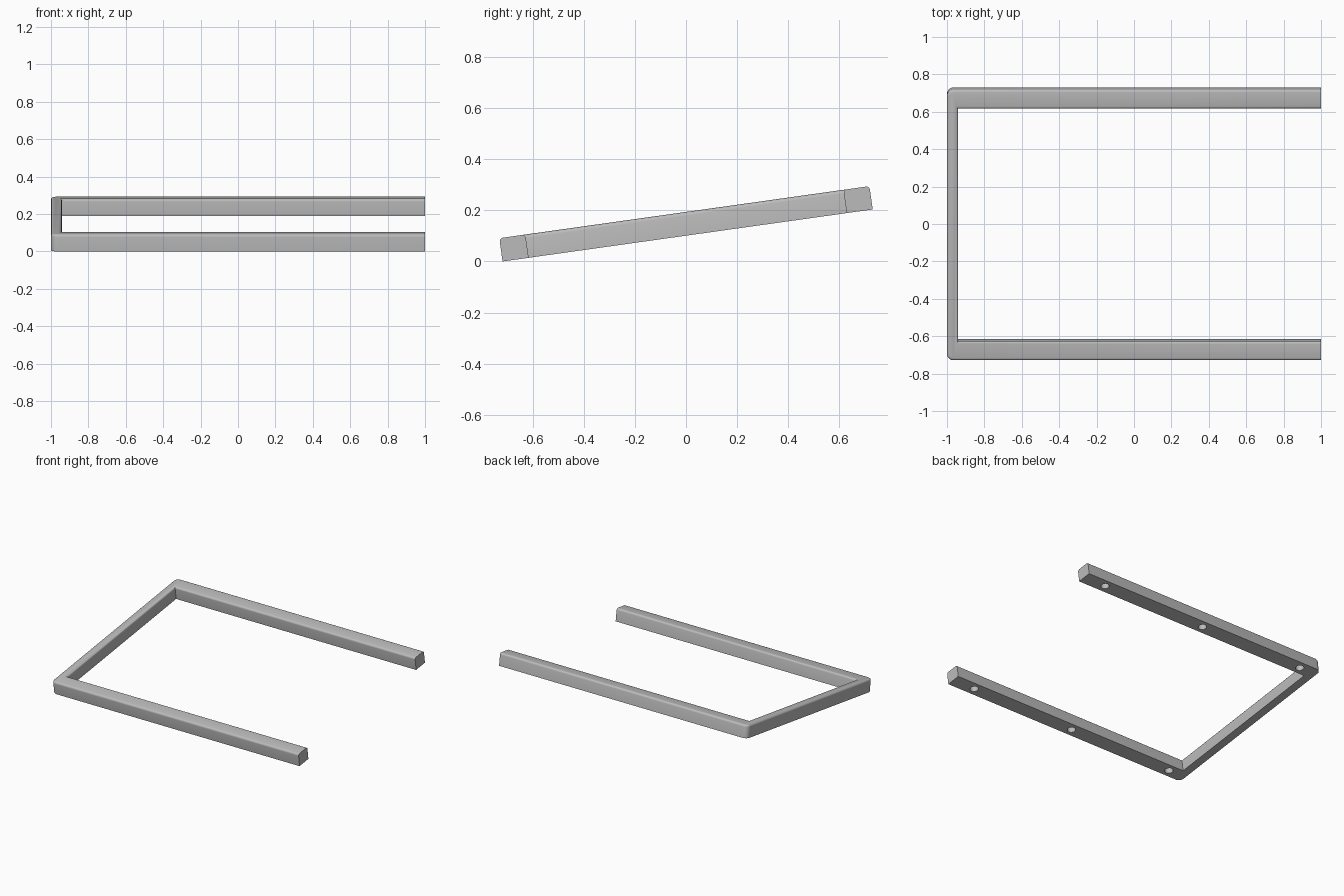
import bpy, bmesh
from math import sin, cos, pi, radians
from mathutils import Matrix

if "Cube" in bpy.data.objects:
    bpy.data.objects.remove(bpy.data.objects["Cube"])

HALF = 0.731       # half the frame's depth
ARM = 0.103        # width of the two arms
SIDE = 0.06        # width of the connecting bar
H = 0.092          # thickness
CORNER = 0.035     # rounding of the outer corners
HOLE_R, HOLE_DEPTH = 0.028, 0.06
TILT = Matrix.Rotation(radians(8), 4, 'X')

metal = bpy.data.materials.new("grey metal")
metal.use_nodes = True
grey = (0.5, 0.5, 0.5, 1)
metal.diffuse_color = grey
metal.node_tree.nodes["Principled BSDF"].inputs["Base Color"].default_value = grey


def make_object(name, bm):
    bmesh.ops.recalc_face_normals(bm, faces=bm.faces[:])
    mesh = bpy.data.meshes.new(name)
    bm.to_mesh(mesh)
    bm.free()
    mesh.materials.append(metal)
    obj = bpy.data.objects.new(name, mesh)
    bpy.context.collection.objects.link(obj)
    return obj


def arc(cx, cy, start):
    steps = 8
    return [(cx + CORNER * cos(start + pi / 2 * i / steps),
             cy + CORNER * sin(start + pi / 2 * i / steps)) for i in range(steps + 1)]


# U-shaped outline with rounded outer corners
inner = HALF - ARM
outline = [(1, inner), (1, HALF)]
outline += arc(-1 + CORNER, HALF - CORNER, pi / 2)
outline += arc(-1 + CORNER, -HALF + CORNER, pi)
outline += [(1, -HALF), (1, -inner), (-1 + SIDE, -inner), (-1 + SIDE, inner)]

bm = bmesh.new()
base = bm.faces.new([bm.verts.new((x, y, -H / 2)) for x, y in outline])
top = bmesh.ops.extrude_face_region(bm, geom=[base], use_keep_orig=True)
bmesh.ops.translate(bm, vec=(0, 0, H),
                    verts=[v for v in top["geom"] if isinstance(v, bmesh.types.BMVert)])
bmesh.ops.recalc_face_normals(bm, faces=bm.faces[:])

# Soften the top edges, leaving the open ends crisp
rim = [e for e in bm.edges
       if all(v.co.z > 0 for v in e.verts) and not all(v.co.x > 0.99 for v in e.verts)]
bmesh.ops.bevel(bm, geom=rim, offset=0.014, segments=4, profile=0.5, affect='EDGES')
frame = make_object("frame", bm)

# Blind screw holes under both arms
bm = bmesh.new()
for y in (-HALF + ARM / 2, HALF - ARM / 2):
    for x in (-0.86, -0.02, 0.82):
        bmesh.ops.create_cone(bm, cap_ends=True, segments=32, radius1=HOLE_R, radius2=HOLE_R,
                              depth=HOLE_DEPTH * 2, matrix=Matrix.Translation((x, y, -H / 2)))
cutter = make_object("hole_cutter", bm)
cutter.hide_render = True

cut = frame.modifiers.new("screw holes", 'BOOLEAN')
cut.operation = 'DIFFERENCE'
cut.solver = 'EXACT'
cut.object = cutter
bpy.ops.object.select_all(action='DESELECT')
frame.select_set(True)
bpy.context.view_layer.objects.active = frame
bpy.ops.object.modifier_apply(modifier=cut.name)
bpy.data.objects.remove(cutter)

# Tilt the frame and rest it on the ground
frame.data.transform(TILT)
lowest = min(v.co.z for v in frame.data.vertices)
frame.data.transform(Matrix.Translation((0, 0, -lowest)))
bpy.ops.object.shade_smooth_by_angle(angle=radians(35))
